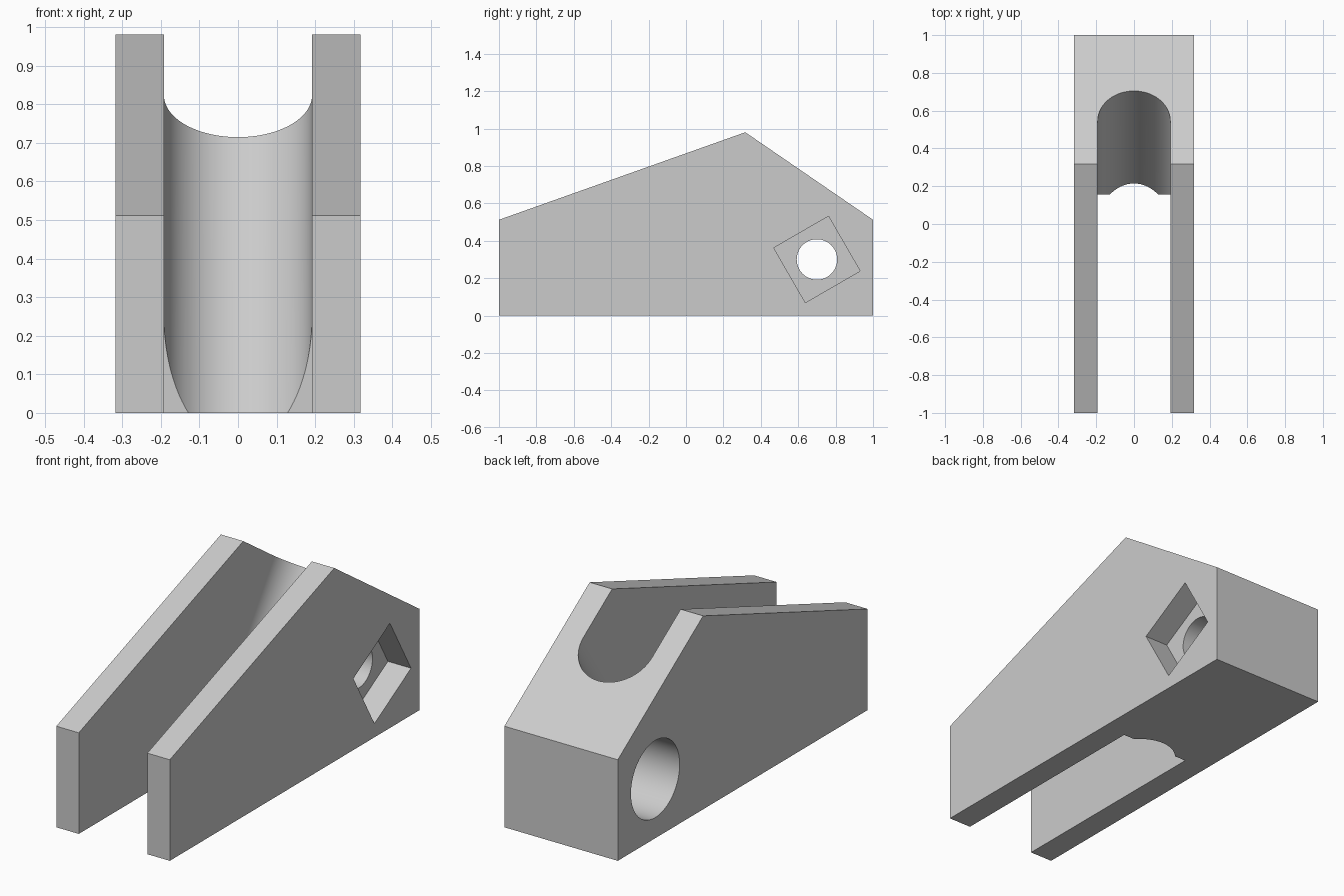
import bpy, bmesh, math
from mathutils import Matrix, Vector

if "Cube" in bpy.data.objects:
    bpy.data.objects.remove(bpy.data.objects["Cube"])

HALF_W = 0.318
SLOT_R = 0.192
HOLE = (0.70, 0.30)                      # bolt centre in (y, z)
SIDE = (Vector((0, 1, 0)), Vector((0, 0, 1)), Vector((1, 0, 0)))


def prism(name, points, axes, origin, depth):
    """Extrude a 2D outline along the third axis of a frame."""
    frame = Matrix(axes).transposed()
    bm = bmesh.new()
    base = bm.faces.new([bm.verts.new((u, v, 0)) for u, v in points])
    new = bmesh.ops.extrude_face_region(bm, geom=[base])["geom"]
    top = [g for g in new if isinstance(g, bmesh.types.BMVert)]
    bmesh.ops.translate(bm, vec=(0, 0, depth), verts=top)
    bm.transform(Matrix.Translation(origin) @ frame.to_4x4())
    bmesh.ops.recalc_face_normals(bm, faces=bm.faces)
    mesh = bpy.data.meshes.new(name)
    bm.to_mesh(mesh)
    bm.free()
    obj = bpy.data.objects.new(name, mesh)
    bpy.context.collection.objects.link(obj)
    return obj


def ring(radius, count, start=0.0, sweep=math.tau, centre=(0, 0)):
    steps = count if sweep == math.tau else count - 1
    return [(centre[0] + radius * math.cos(start + sweep * i / steps),
             centre[1] + radius * math.sin(start + sweep * i / steps))
            for i in range(count)]


def cut(target, cutter):
    cutter.hide_render = True
    mod = target.modifiers.new(cutter.name, "BOOLEAN")
    mod.operation, mod.solver, mod.object = "DIFFERENCE", "EXACT", cutter
    bpy.context.view_layer.objects.active = target
    bpy.ops.object.modifier_apply(modifier=mod.name)
    bpy.data.objects.remove(cutter)


# Solid body from its side outline
outline = [(-1, 0), (1, 0), (1, 0.512), (0.317, 0.98), (-1, 0.512)]
body = prism("forked_bracket", outline, SIDE, (-HALF_W, 0, 0), 2 * HALF_W)

# Upright gap between the two arms
gap = [(-1.2, -0.2), (0.155, -0.2), (0.155, 1.2), (-1.2, 1.2)]
cut(body, prism("arm_gap", gap, SIDE, (-SLOT_R, 0, 0), 2 * SLOT_R))

# Round-ended slot, square to the rear slope
slope = Vector((0, 0.683, -0.468)).normalized()
right = Vector((1, 0, 0))
axis = right.cross(slope)
slot = ring(SLOT_R, 49, 0, math.pi) + [(-SLOT_R, -1.5), (SLOT_R, -1.5)]
cut(body, prism("tilted_slot", slot, (right, slope, axis),
                Vector((0, -0.018, 0)) - axis, 3))

# Bolt passage: wide bore, narrow hole, square nut recess
cut(body, prism("wide_bore", ring(0.195, 64, centre=HOLE), SIDE,
                (-0.5, 0, 0), 0.56))
cut(body, prism("bolt_hole", ring(0.108, 64, centre=HOLE), SIDE,
                (-0.1, 0, 0), 0.5))
square = ring(0.169 * math.sqrt(2), 4, math.radians(75), centre=HOLE)
cut(body, prism("nut_recess", square, SIDE, (HALF_W - 0.13, 0, 0), 0.3))

# Plain grey finish
grey = bpy.data.materials.new("light_grey")
grey.use_nodes = True
colour = (0.6, 0.6, 0.6, 1)
grey.diffuse_color = colour
grey.node_tree.nodes["Principled BSDF"].inputs["Base Color"].default_value = colour
body.data.materials.clear()
body.data.materials.append(grey)

bpy.ops.object.select_all(action="DESELECT")
body.select_set(True)
bpy.context.view_layer.objects.active = body
bpy.ops.object.shade_smooth_by_angle(angle=math.radians(25))
